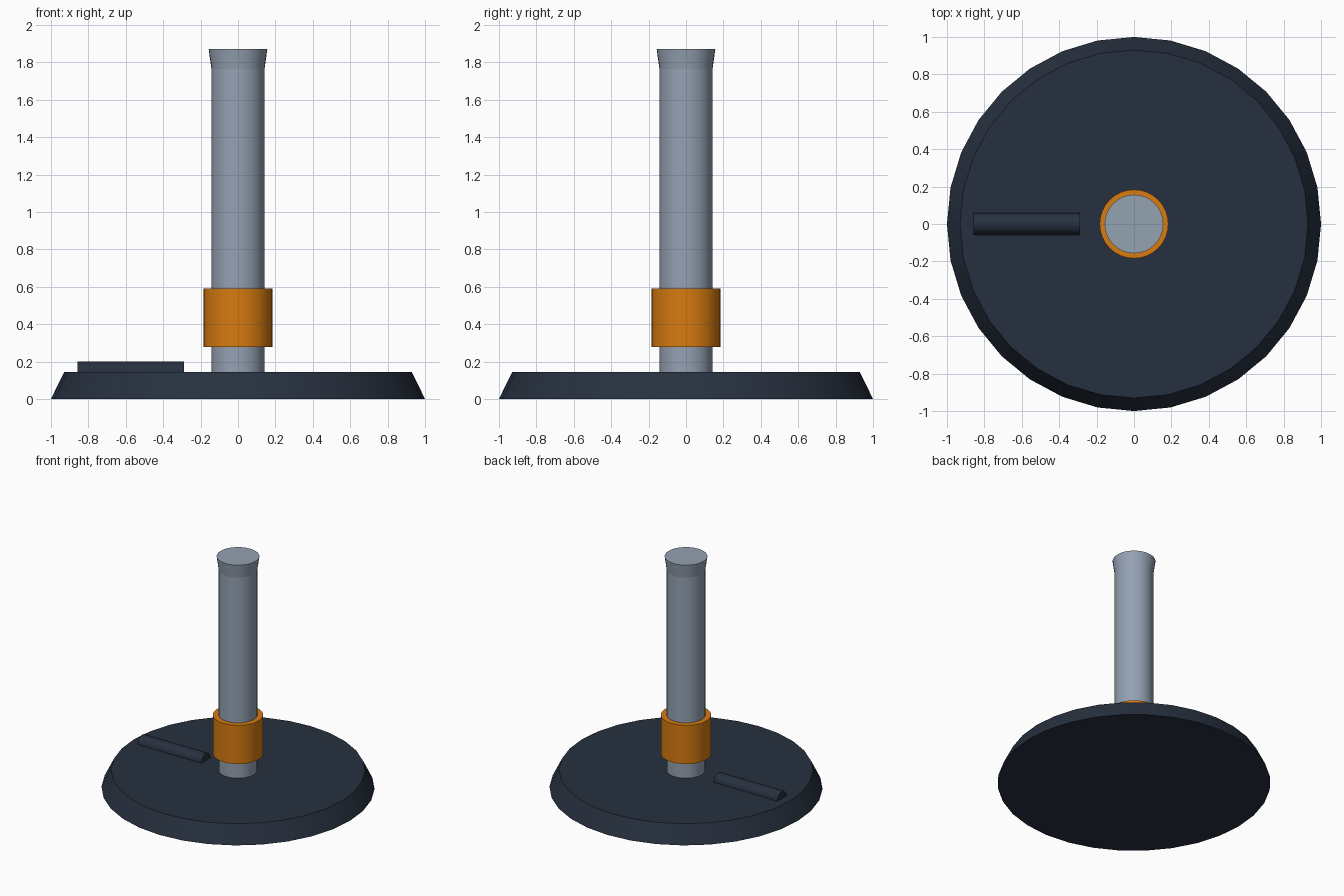
import bpy, math

if "Cube" in bpy.data.objects:
    bpy.data.objects.remove(bpy.data.objects["Cube"])


def material(name, rgb):
    m = bpy.data.materials.new(name)
    m.diffuse_color = (*rgb, 1)
    m.use_nodes = True
    m.node_tree.nodes["Principled BSDF"].inputs["Base Color"].default_value = m.diffuse_color
    return m


def frustum(name, r1, r2, z1, z2, sides, mat):
    bpy.ops.mesh.primitive_cone_add(vertices=sides, radius1=r1, radius2=r2,
                                    depth=z2 - z1, location=(0, 0, (z1 + z2) / 2))
    return finish(name, mat)


def finish(name, mat):
    ob = bpy.context.object
    ob.name = name
    ob.data.materials.append(mat)
    bpy.ops.object.shade_smooth_by_angle(angle=math.radians(40))
    return ob


dark = material("dark_iron", (0.02, 0.03, 0.05))
steel = material("steel", (0.3, 0.36, 0.45))
orange = material("orange", (0.68, 0.2, 0.005))

# Heavy round base with sloped rim
frustum("base", 1.0, 0.93, 0.0, 0.143, 32, dark)

# Upright barrel and its flared mouth
frustum("barrel", 0.142, 0.142, 0.143, 1.765, 32, steel)
frustum("barrel_mouth", 0.142, 0.157, 1.765, 1.872, 32, steel)

# Air collar around the lower barrel
frustum("air_collar", 0.184, 0.184, 0.277, 0.59, 32, orange)

# Gas inlet pipe lying half sunk in the base
bpy.ops.mesh.primitive_cylinder_add(vertices=12, radius=0.058, depth=0.57,
                                    location=(-0.573, 0, 0.143),
                                    rotation=(0, math.pi / 2, 0))
finish("inlet_pipe", dark)
